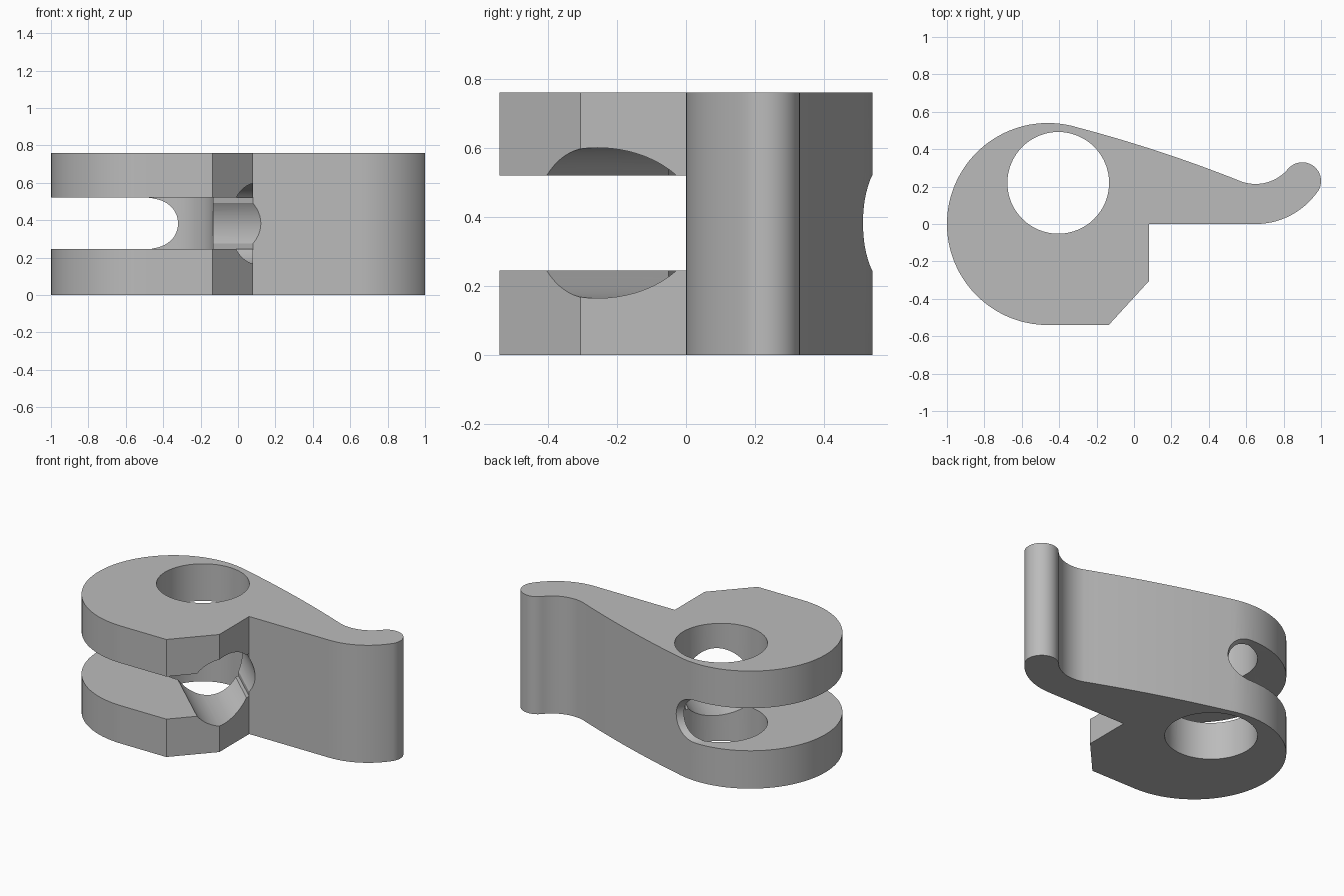
import bpy, bmesh
from math import sin, cos, radians, pi
from mathutils import Matrix, Vector
from mathutils.geometry import interpolate_bezier

cube = bpy.data.objects.get("Cube")
if cube:
    bpy.data.objects.remove(cube, do_unlink=True)

HEIGHT = 0.76
PIN = Vector((-0.405, 0.22, 0.3825))   # pin hole axis at mid height
TILT = radians(137.5)                  # direction of the angled bore
SLOT = 0.275                           # slot height


def arc(cx, cy, r, a0, a1, n):
    return [(cx + r * cos(radians(a0 + (a1 - a0) * i / n)),
             cy + r * sin(radians(a0 + (a1 - a0) * i / n))) for i in range(n + 1)]


def curve(p0, h0, h1, p1, n):
    pts = interpolate_bezier(*[Vector((*p, 0)) for p in (p0, h0, h1, p1)], n + 1)
    return [(p.x, p.y) for p in pts][1:-1]


def prism(name, outline, depth, matrix=Matrix()):
    """Extrude an outline along local z and place it with the matrix."""
    bm = bmesh.new()
    face = bm.faces.new([bm.verts.new((x, y, 0)) for x, y in outline])
    ext = bmesh.ops.extrude_face_region(bm, geom=[face])
    bmesh.ops.translate(bm, vec=(0, 0, depth),
                        verts=[v for v in ext["geom"] if isinstance(v, bmesh.types.BMVert)])
    bmesh.ops.recalc_face_normals(bm, faces=bm.faces)
    bm.transform(matrix)
    mesh = bpy.data.meshes.new(name)
    bm.to_mesh(mesh)
    bm.free()
    obj = bpy.data.objects.new(name, mesh)
    bpy.context.collection.objects.link(obj)
    return obj


def cut(target, cutter):
    cutter.hide_render = True
    mod = target.modifiers.new(cutter.name, "BOOLEAN")
    mod.operation, mod.solver, mod.object = "DIFFERENCE", "EXACT", cutter
    bpy.context.view_layer.objects.active = target
    bpy.ops.object.modifier_apply(modifier=mod.name)
    bpy.data.objects.remove(cutter, do_unlink=True)


# Body outline: round head, sloping back, hooked tip, curved underside, notch
head = arc(-0.46, 0, 0.54, 270, 73, 64)
valley = arc(0.65, 0.441, 0.227, -109, -40, 16)
tip = arc(0.9, 0.23, 0.1, 140, -32, 24)
outline = (head
           + curve(head[-1], (-0.02, 0.442), (0.28, 0.345), valley[0], 14)
           + valley + tip
           + curve(tip[-1], (0.91, 0.07), (0.79, 0), (0.65, 0), 14)
           + [(0.65, 0), (0.08, 0), (0.08, -0.305), (-0.135, -0.54)])
body = prism("lever_body", outline, HEIGHT)

# Frame with local x along the angled bore
frame = Matrix.Translation(PIN) @ Matrix.Rotation(TILT, 4, "Z")

# Vertical pin hole
cut(body, prism("pin_hole", arc(PIN.x, PIN.y, 0.272, 0, 354.375, 63), 2,
                Matrix.Translation((0, 0, -0.5))))

# Flat slot splitting the head
cut(body, prism("head_slot", [(-2, -0.165), (2, -0.165), (2, 2), (-2, 2)], SLOT,
                frame @ Matrix.Translation((0, 0, -SLOT / 2))))

# Rounded end of the slot on the back
r = SLOT / 2
rounded = arc(0.25, 0, r, 90, 270, 32) + [(2, -r), (2, r)]
cut(body, prism("rounded_slot", rounded, 4,
                frame @ Matrix.Translation((0, 2, 0)) @ Matrix.Rotation(pi / 2, 4, "X")))

# Angled bore entering through the chamfer
cut(body, prism("angled_bore", arc(0, 0, 0.218, 0, 354.375, 63), 1.2,
                frame @ Matrix.Translation((0, 0.024, 0)) @ Matrix.Rotation(-pi / 2, 4, "Y")))

# Single grey metal
metal = bpy.data.materials.new("grey_metal")
metal.use_nodes = True
metal.diffuse_color = (0.5, 0.5, 0.5, 1)
metal.node_tree.nodes["Principled BSDF"].inputs["Base Color"].default_value = (0.5, 0.5, 0.5, 1)
body.data.materials.clear()
body.data.materials.append(metal)

bpy.ops.object.select_all(action="DESELECT")
body.select_set(True)
bpy.context.view_layer.objects.active = body
bpy.ops.object.shade_smooth_by_angle(angle=radians(25))
